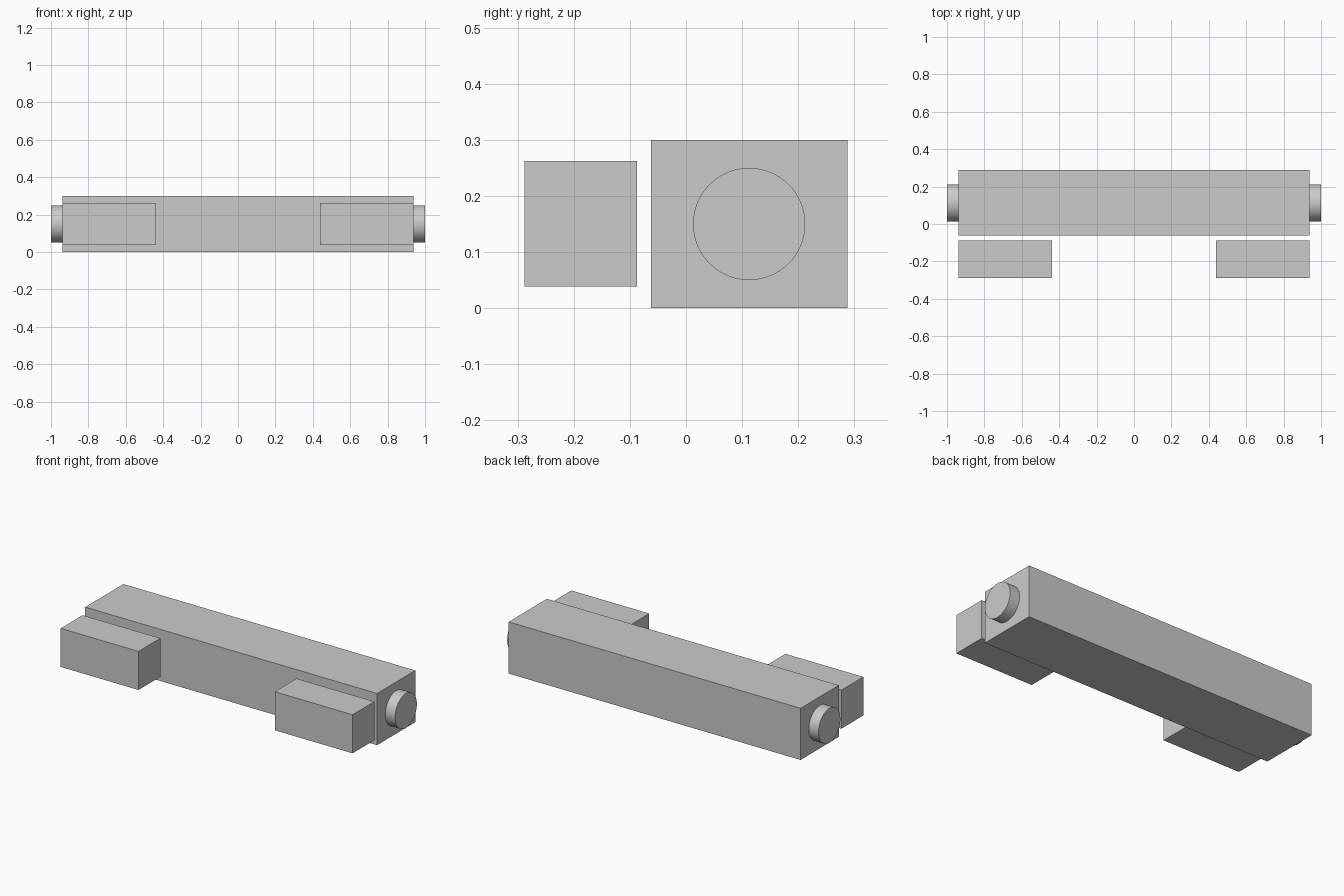
import bpy
import math

if "Cube" in bpy.data.objects:
    bpy.data.objects.remove(bpy.data.objects["Cube"])


def box(name, lo, hi):
    # Axis-aligned box between two corners
    bpy.ops.mesh.primitive_cube_add(size=1, location=[(a + b) / 2 for a, b in zip(lo, hi)])
    ob = bpy.context.object
    ob.name = name
    ob.scale = [b - a for a, b in zip(lo, hi)]
    bpy.ops.object.transform_apply(location=False, rotation=False, scale=True)
    return ob


END = 0.9375  # half length of the main beam

# Main beam
box("main_beam", (-END, -0.0625, 0.0), (END, 0.2875, 0.30))

for side, label in ((-1, "left"), (1, "right")):
    # Front block, separated from the beam by a narrow gap
    x0, x1 = sorted((side * 0.4375, side * END))
    box(label + "_front_block", (x0, -0.2875, 0.0385), (x1, -0.0875, 0.2625))

    # Round end stub
    bpy.ops.mesh.primitive_cylinder_add(
        vertices=64, radius=0.1, depth=1.0 - END,
        location=(side * (1.0 + END) / 2, 0.1125, 0.15),
        rotation=(0, math.pi / 2, 0))
    bpy.context.object.name = label + "_end_stub"
    bpy.ops.object.shade_smooth_by_angle(angle=math.radians(30))
